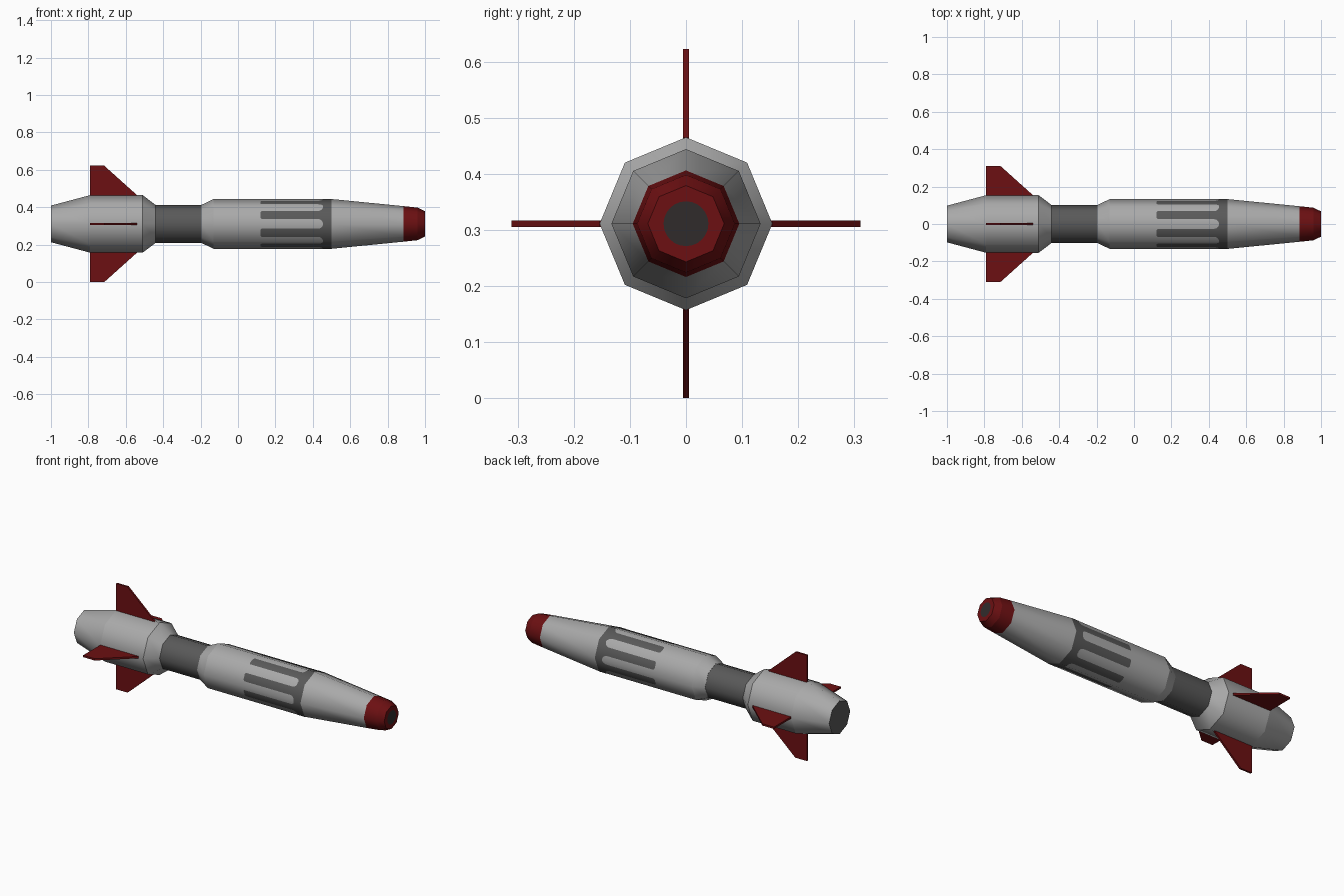
import bpy, bmesh, math
from mathutils import Vector

if "Cube" in bpy.data.objects:
    bpy.data.objects.remove(bpy.data.objects["Cube"])

CZ = 0.311   # height of the centre axis
SIDES = 8


def material(name, rgb):
    m = bpy.data.materials.new(name)
    m.diffuse_color = (*rgb, 1.0)
    m.use_nodes = True
    m.node_tree.nodes["Principled BSDF"].inputs["Base Color"].default_value = m.diffuse_color
    return m


LIGHT = material("light grey", (0.40, 0.40, 0.40))
DARK = material("dark grey", (0.10, 0.10, 0.10))
RED = material("dark red", (0.15, 0.005, 0.006))
BLACK = material("charcoal", (0.03, 0.024, 0.024))


def finish(bm, name, mats):
    mesh = bpy.data.meshes.new(name)
    bm.to_mesh(mesh)
    bm.free()
    for m in mats:
        mesh.materials.append(m)
    ob = bpy.data.objects.new(name, mesh)
    bpy.context.collection.objects.link(ob)
    ob.location.z = CZ
    return ob


def radial(x, r, a):
    return Vector((x, r * math.cos(a), r * math.sin(a)))


def turned(name, profile, mat, rear_mat=None):
    """Eight-sided lathe along x: smooth around, crisp at every ring."""
    bm = bmesh.new()
    rings = [[bm.verts.new(radial(x, r, i * math.tau / SIDES)) for i in range(SIDES)]
             for x, r in profile]
    for a, b in zip(rings, rings[1:]):
        for i in range(SIDES):
            j = (i + 1) % SIDES
            bm.faces.new((a[i], a[j], b[j], b[i]))
    rear = bm.faces.new(rings[0])
    bm.faces.new(rings[-1])
    if rear_mat:
        rear.material_index = 1
    bmesh.ops.recalc_face_normals(bm, faces=bm.faces)
    for f in bm.faces:
        f.smooth = True
    for e in bm.edges:
        if abs(e.verts[0].co.x - e.verts[1].co.x) < 1e-5:
            e.smooth = False
    return finish(bm, name, [mat] + ([rear_mat] if rear_mat else []))


# Body sections from tail to nose
turned("tail_section", [(-1.0, 0.098), (-0.79, 0.154), (-0.51, 0.154), (-0.44, 0.101)],
       LIGHT, DARK)
turned("neck", [(-0.445, 0.101), (-0.19, 0.101)], DARK)
turned("main_body", [(-0.195, 0.102), (-0.13, 0.133), (0.50, 0.133), (0.885, 0.095)], LIGHT)
turned("nose_tip", [(0.885, 0.095), (0.96, 0.087), (0.999, 0.068)], RED)

# Dark disc on the nose
bm = bmesh.new()
bm.faces.new([bm.verts.new(radial(1.0, 0.04, i * math.tau / 24)) for i in range(24)])
bm.normal_update()
finish(bm, "nose_disc", [BLACK])

# Painted band with one stripe running back along each flat side
R = 0.1338
W = R * math.sin(math.pi / SIDES)
D = R * math.cos(math.pi / SIDES)
GAP, END = 0.028, 0.455            # half width and tip of the light fingers
half = [(0.50, W)]
for k in range(7):
    a = k / 6 * math.pi / 2
    half.append((END - 0.028 * (1 - math.cos(a)), W - GAP * math.sin(a)))
half += [(0.127, W - GAP), (0.12, W - GAP - 0.007)]
outline = half + [(x, -t) for x, t in reversed(half)]

bm = bmesh.new()
for i in range(SIDES):
    a = (i + 0.5) * math.tau / SIDES
    out = Vector((0, math.cos(a), math.sin(a)))
    side = Vector((0, -math.sin(a), math.cos(a)))
    f = bm.faces.new([bm.verts.new(Vector((x, 0, 0)) + out * D + side * t) for x, t in outline])
    f.normal_update()
    if f.normal.dot(out) < 0:
        f.normal_flip()
    f.smooth = True
bmesh.ops.triangulate(bm, faces=bm.faces)
band = finish(bm, "painted_band", [DARK])
band.data.normals_split_custom_set_from_vertices(
    [Vector((0, v.co.y, v.co.z)).normalized() for v in band.data.vertices])

# Four tail fins
FIN = [(-0.79, 0.13), (-0.79, 0.311), (-0.715, 0.311), (-0.54, 0.154), (-0.54, 0.13)]
for n, label in enumerate(("back", "top", "front", "bottom")):
    a = n * math.pi / 2
    side = Vector((0, -math.sin(a), math.cos(a))) * 0.0055
    bm = bmesh.new()
    lo = [bm.verts.new(radial(x, r, a) - side) for x, r in FIN]
    hi = [bm.verts.new(radial(x, r, a) + side) for x, r in FIN]
    bm.faces.new(lo)
    bm.faces.new(hi)
    for i in range(len(FIN)):
        j = (i + 1) % len(FIN)
        bm.faces.new((lo[i], lo[j], hi[j], hi[i]))
    bmesh.ops.recalc_face_normals(bm, faces=bm.faces)
    finish(bm, label + "_fin", [RED])
